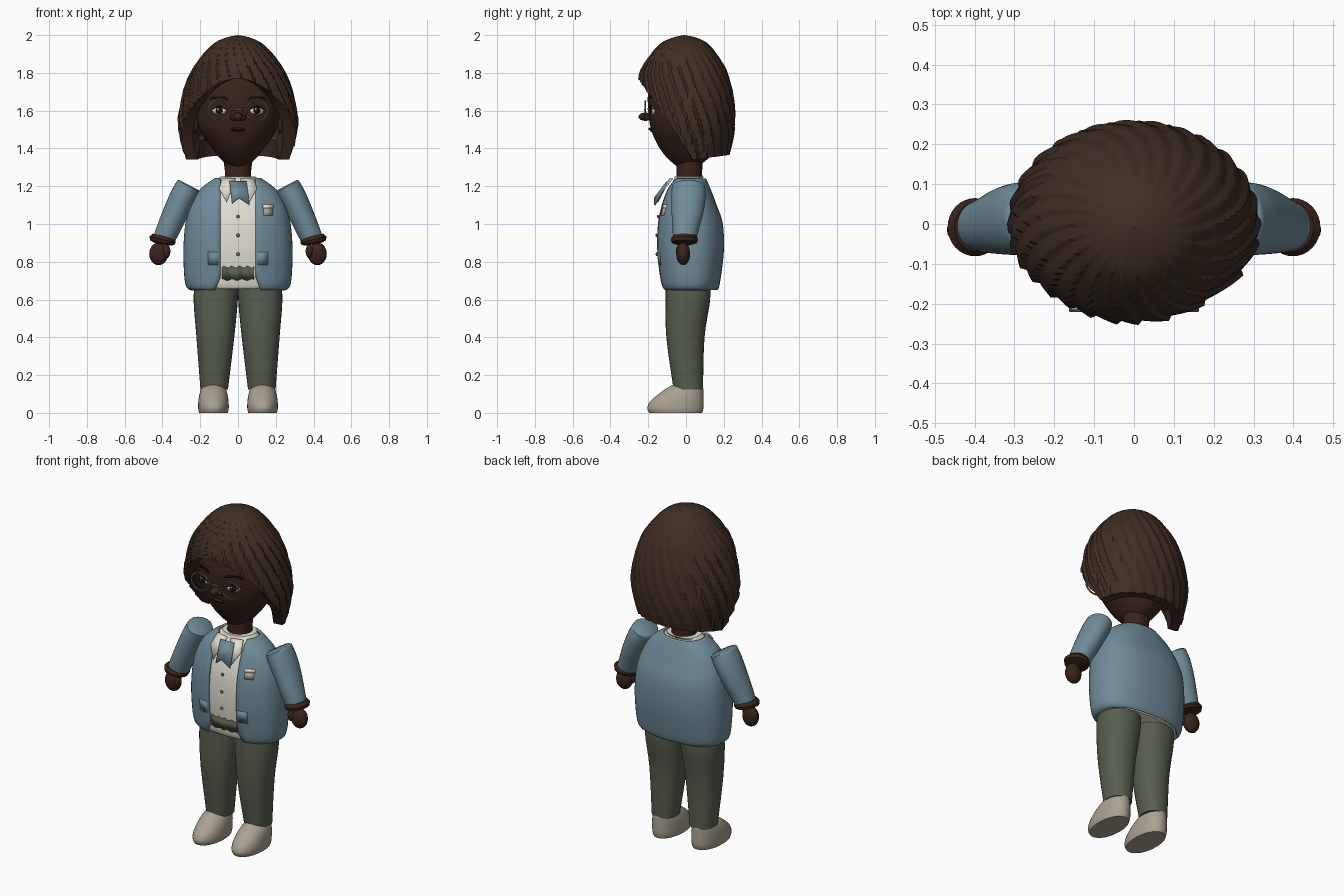
import bpy, bmesh, math
from mathutils import Vector

if "Cube" in bpy.data.objects:
    bpy.data.objects.remove(bpy.data.objects["Cube"])

def material(name, rgb):
    m = bpy.data.materials.new(name)
    lin = [((c / 255 + 0.055) / 1.055) ** 2.4 for c in rgb]
    m.diffuse_color = (*lin, 1)
    m.use_nodes = True
    m.node_tree.nodes["Principled BSDF"].inputs["Base Color"].default_value = m.diffuse_color
    return m

HAIR = material("dark_brown_hair", (64, 46, 35))
SKIN = material("deep_brown_skin", (58, 36, 26))
BLUE = material("dusty_blue", (112, 140, 153))
GREEN = material("olive_green", (88, 94, 79))
CREAM = material("cream", (228, 224, 212))
SHOE = material("warm_beige", (170, 161, 145))
GREY = material("metal_grey", (120, 112, 104))
DARK = material("near_black", (26, 18, 15))

def make(name, verts, faces, mat, angle=40, thick=0):
    me = bpy.data.meshes.new(name)
    me.from_pydata(verts, [], faces)
    ob = bpy.data.objects.new(name, me)
    bpy.context.collection.objects.link(ob)
    bm = bmesh.new()
    bm.from_mesh(me)
    bmesh.ops.recalc_face_normals(bm, faces=bm.faces)
    bm.to_mesh(me)
    bm.free()
    me.materials.append(mat)
    bpy.ops.object.select_all(action='DESELECT')
    bpy.context.view_layer.objects.active = ob
    ob.select_set(True)
    bpy.ops.object.shade_smooth_by_angle(angle=math.radians(angle))
    if thick:
        s = ob.modifiers.new("thickness", 'SOLIDIFY')
        s.thickness, s.offset = thick, 0
    return ob

def smooth(rows, k=4):
    """Catmull-Rom refinement of a table of rows."""
    out, n = [], len(rows)
    for i in range(n - 1):
        p = [rows[max(0, min(n - 1, j))] for j in (i - 1, i, i + 1, i + 2)]
        for t in (s / k for s in range(k)):
            out.append(tuple(0.5 * (2*b + (c - a)*t + (2*a - 5*b + 4*c - d)*t*t
                       + (3*b - a - 3*c + d)*t**3) for a, b, c, d in zip(*p)))
    return out + [tuple(rows[-1])]

def power(v, e):
    return math.copysign(abs(v) ** (2 / e), v)

def loft(name, rings, mat, n=32, e=2.0, angle=40):
    """Capped tube through rings (cx, cy, cz, rx, ry, tilt)."""
    verts, faces = [], []
    for cx, cy, cz, rx, ry, tilt in rings:
        for j in range(n):
            a = math.tau * j / n
            u, v = rx * power(math.cos(a), e), ry * power(math.sin(a), e)
            verts.append((cx + u * math.cos(tilt), cy + v, cz + u * math.sin(tilt)))
    for i in range(len(rings) - 1):
        for j in range(n):
            k = (j + 1) % n
            faces.append((i*n + j, i*n + k, i*n + n + k, i*n + n + j))
    faces += [tuple(range(n)), tuple(range(len(verts) - n, len(verts)))]
    return make(name, verts, faces, mat, angle)

def upright(rows, cx=0):
    """Turns (z, half width, front y, back y) rows into level rings."""
    return [(cx, (f + b) / 2, z, w, (b - f) / 2, 0) for z, w, f, b in rows]

def at(rows, z):
    rows = sorted(rows)
    z = max(rows[0][0], min(rows[-1][0], z))
    for a, b in zip(rows, rows[1:]):
        if z <= b[0]:
            t = (z - a[0]) / (b[0] - a[0])
            return [p + (q - p) * t for p, q in zip(a[1:], b[1:])]

def front_y(rows, x, z, e):
    w, f, b = at(rows, z)
    return (f + b) / 2 - (b - f) / 2 * max(0, 1 - abs(x / w) ** e) ** (1 / e)

def plate(name, pts, mat, rows, e, lift, thick=0.006):
    """Thin plate laid on the front of a lofted body from (x, z) points."""
    v = [(x, front_y(rows, x, z, e) - lift, z) for x, z in pts]
    return make(name, v, [tuple(range(len(v)))], mat, thick=thick)

def oval(x, z, rx, rz, n=20):
    return [(x + rx * math.cos(math.tau * i / n), z + rz * math.sin(math.tau * i / n)) for i in range(n)]

def box(x0, x1, z0, z1):
    return [(x0, z0), (x1, z0), (x1, z1), (x0, z1)]

def ball(name, loc, r, mat):
    bm = bmesh.new()
    bmesh.ops.create_uvsphere(bm, u_segments=20, v_segments=12, radius=1)
    v = [tuple(Vector(loc) + Vector(p.co[i] * r[i] for i in range(3))) for p in bm.verts]
    bm.verts.index_update()
    f = [tuple(q.index for q in p.verts) for p in bm.faces]
    bm.free()
    return make(name, v, f, mat, 60)

# Head and neck
head = smooth([(1.287, .015, -.03, .03), (1.31, .05, -.055, .07), (1.35, .098, -.1, .12),
               (1.41, .145, -.145, .16), (1.5, .205, -.185, .19), (1.6, .228, -.2, .2),
               (1.7, .225, -.2, .2), (1.8, .18, -.17, .17), (1.87, .06, -.06, .06)])
loft("head", upright(head), SKIN, 40, angle=60)
loft("neck", upright([(1.2, .075, -.055, .09), (1.27, .068, -.05, .085), (1.36, .08, -.05, .09)]), SKIN)

# Hair: swirled ridged shell, high at the forehead and low at the sides
shell = smooth([(2.0, .002, -.012, -.008), (1.985, .07, -.075, .06), (1.945, .14, -.145, .125),
                (1.845, .222, -.22, .195), (1.77, .262, -.248, .225), (1.66, .295, -.25, .25),
                (1.53, .312, -.25, .255), (1.4, .29, -.24, .235), (1.31, .265, -.22, .21)])
RIDGES, ROWS = 26, 30
N = RIDGES * 6
verts, faces = [], []
for i in range(ROWS + 3):
    s = min(i, ROWS) / ROWS
    for j in range(N):
        a = math.tau * j / N
        y = -.25 * math.cos(a)
        rim = max(1.77 - 1.48 * (y + .25), 1.34 + .12 * (y - .04))
        z = 2 - (2 - rim) * (.25 * s + .75 * s * s)
        w, f, b = at(shell, z)
        saw = (RIDGES * (a - .9 * (2 - z) / .65) / math.tau) % 1
        k = 1 + .05 * (saw - .4) * min(1, s * 3)
        if i > ROWS:                       # rim folded in towards the head
            k, z = (.8, z) if i == ROWS + 1 else (.74, z + .1)
        d = f if math.cos(a) > 0 else b
        verts.append((w * math.sin(a) * k, -.01 * (1 - s) + abs(d + .01 * (1 - s)) * -math.cos(a) * k, z))
for i in range(ROWS + 2):
    for j in range(N):
        k = (j + 1) % N
        faces.append((i*N + j, i*N + k, i*N + N + k, i*N + N + j))
make("hair", verts, faces, HAIR, 35)

# Face
for s, side in ((-1, "left"), (1, "right")):
    x = .1 * s
    ball(side + "_ear", (.228 * s, -.01, 1.53), (.022, .035, .05), SKIN)
    plate(side + "_eye_white", oval(x, 1.6, .036, .022), CREAM, head, 2, .006)
    plate(side + "_iris", oval(x, 1.601, .017, .019), DARK, head, 2, .011)
    plate(side + "_eye_glint", oval(x - .006, 1.607, .005, .005, 8), CREAM, head, 2, .015, .003)
    plate(side + "_lash", [(x - .042, 1.605), (x, 1.619), (x + .042, 1.605), (x, 1.629)], DARK, head, 2, .01)
    plate(side + "_brow", [(x - .05, 1.658), (x, 1.67), (x + .05, 1.658), (x + .03, 1.676), (x - .03, 1.676)],
          DARK, head, 2, .005)
    bpy.ops.mesh.primitive_torus_add(location=(x, -.216, 1.6), rotation=(math.pi / 2, 0, 0), major_radius=.056,
                                     minor_radius=.005, major_segments=32, minor_segments=6)
    rim = bpy.context.object
    rim.name = side + "_glasses_rim"
    rim.scale = (1.05, .92, 1)
    rim.data.materials.append(GREY)
    ball(side + "_nostril", (.024 * s, -.208, 1.562), (.018, .02, .014), SKIN)
ball("glasses_bridge", (0, -.218, 1.605), (.044, .005, .005), GREY)
ball("nose", (0, -.215, 1.568), (.026, .037, .022), SKIN)
plate("mouth_line", [(-.036, 1.497), (0, 1.488), (.036, 1.497), (0, 1.496)], DARK, head, 2, .004)
ball("upper_lip", (0, -.188, 1.503), (.035, .012, .007), SKIN)

# Jacket: torso shell, open at the front
E = 2.4
coat = smooth([(.655, .245, -.115, .16), (.685, .273, -.13, .172), (.85, .282, -.15, .193),
               (1.0, .272, -.147, .188), (1.1, .245, -.127, .155), (1.18, .195, -.1, .125),
               (1.238, .118, -.07, .1)])
M = 48
verts, faces = [], []
for z, w, f, b in coat:
    gap = .093 + max(0, .72 - z) * .4
    a0 = math.asin(min(1, (gap / w)) ** (E / 2))
    for j in range(M + 1):
        a = a0 + (math.tau - 2 * a0) * j / M
        verts.append((w * power(math.sin(a), E), (f + b) / 2 - (b - f) / 2 * power(math.cos(a), E), z))
for i in range(len(coat) - 1):
    for j in range(M):
        k = i * (M + 1) + j
        faces.append((k, k + 1, k + M + 2, k + M + 1))
make("jacket", verts, faces, BLUE, 50, .014)

# Shirt, collar and waistband
shirt = [(z, w - .014, f + .008, b - .014) for z, w, f, b in coat]
shirt += [(1.25, .095, -.062, .095), (1.252, .07, -.045, .08)]
loft("shirt", upright(shirt), CREAM, 48, E)
wave = [(-.085 + .17 * i / 16, .772 + .006 * math.sin(i * 1.6)) for i in range(17)]
lower = [(.085 - .17 * i / 16, .705 + .005 * math.sin(i * 1.3)) for i in range(17)]
plate("waistband", lower + wave, GREEN, coat, E, -.004)
for s, side in ((-1, "left"), (1, "right")):
    make(side + "_collar", [(.012 * s, -.085, 1.24), (.085 * s, -.07, 1.242), (.1 * s, -.115, 1.185),
                            (.06 * s, -.15, 1.115)], [(0, 1, 2, 3)], CREAM, thick=.006)
    plate(side + "_pocket", box(*sorted((.1 * s, .158 * s)), .782, .852), BLUE, coat, E, .006)

# Neckerchief, buttons and chest pocket
make("neckerchief", [(-.045, -.1, 1.225), (.045, -.1, 1.225), (.062, -.165, 1.1), (.006, -.165, 1.138),
                     (-.032, -.165, 1.108)], [(0, 1, 2, 3, 4)], BLUE, thick=.008)
for i, z in enumerate((1.04, .94, .84)):
    ball("button_%d" % (i + 1), (0, front_y(coat, 0, z, E) - .006, z), (.009, .006, .009), GREY)
plate("chest_pocket", box(.135, .183, 1.045, 1.083), SHOE, coat, E, .008)
plate("pocket_square", box(.131, .187, 1.083, 1.102), CREAM, coat, E, .01)

for s, side in ((-1, "left"), (1, "right")):
    # Sleeve, cuff and hand
    def limb(rows):
        return [(s * cx, cy, cz, rx, ry, s * t) for cx, cy, cz, rx, ry, t in rows]
    sleeve = smooth([(.262, .013, 1.2, .067, .088, .48), (.29, .013, 1.145, .07, .091, .46),
                     (.33, .008, 1.06, .067, .084, .42), (.37, -.002, .97, .062, .07, .35),
                     (.394, -.006, .913, .058, .06, .24)])
    loft(side + "_sleeve", limb([(.259, .013, 1.206, .058, .078, .48)] + sleeve), BLUE, angle=50)
    loft(side + "_cuff", limb([(.392, -.007, .935, .06, .063, .24), (.399, -.008, .918, .071, .073, .24),
                               (.402, -.009, .902, .066, .067, .2), (.404, -.01, .893, .04, .04, .2)]), SKIN)
    ball(side + "_hand", (.42 * s, -.015, .842), (.05, .037, .06), SKIN)
    ball(side + "_thumb", (.378 * s, -.032, .855), (.02, .022, .036), SKIN)
    # Leg and shoe
    leg = smooth([(.113, .01, .72, .112, .115, 0), (.118, .01, .6, .117, .118, 0),
                  (.12, -.003, .4, .1, .101, 0), (.126, .012, .125, .073, .078, 0)])
    loft(side + "_trouser_leg", limb(leg), GREEN, e=2.2)
    shoe = smooth([(0, .076, -.195, .085), (.025, .081, -.205, .092), (.06, .08, -.19, .093),
                   (.1, .074, -.145, .092), (.135, .06, -.095, .088), (.153, .025, -.06, .05)])
    loft(side + "_shoe", upright(shoe, .13 * s), SHOE, e=2.1)
